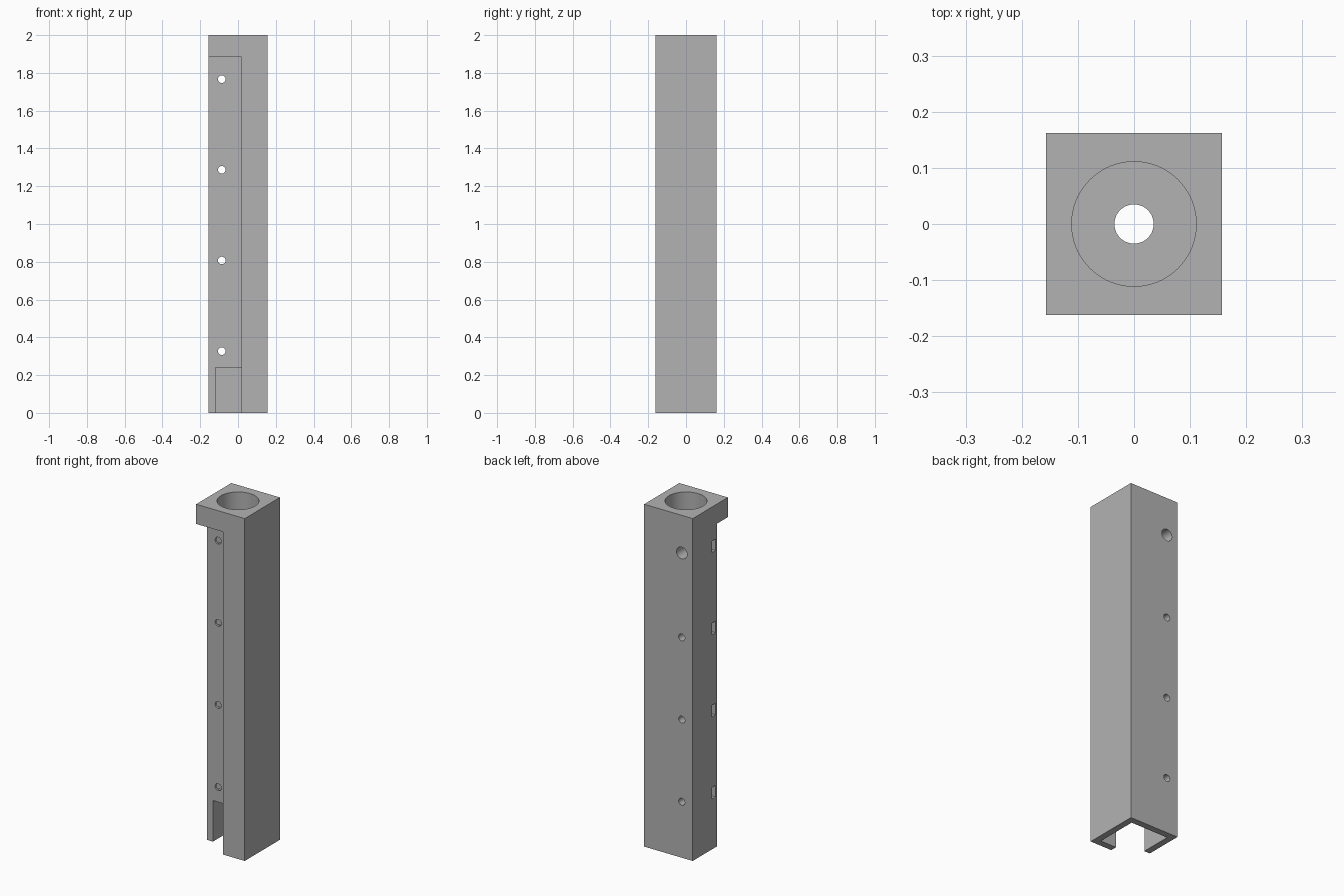
import bpy
import math

if "Cube" in bpy.data.objects:
    bpy.data.objects.remove(bpy.data.objects["Cube"], do_unlink=True)

grey = bpy.data.materials.new("matte grey")
grey.use_nodes = True
colour = (0.45, 0.45, 0.45, 1)
grey.diffuse_color = colour
grey.node_tree.nodes["Principled BSDF"].inputs["Base Color"].default_value = colour

WIDTH, DEPTH, HEIGHT = 0.314, 0.324, 2.0
HOLE_X = -0.086
HOLE_HEIGHTS = [0.327 + 0.48 * i for i in range(4)]


def box(name, low, high):
    """Box between two opposite corners."""
    centre = [(a + b) / 2 for a, b in zip(low, high)]
    bpy.ops.mesh.primitive_cube_add(size=1, location=centre)
    obj = bpy.context.object
    obj.name = name
    obj.scale = [b - a for a, b in zip(low, high)]
    bpy.ops.object.transform_apply(location=True, rotation=False, scale=True)
    return obj


def rod(name, radius, length, centre, sides=48, along_y=False):
    """Round rod along z, or along y."""
    turn = (math.pi / 2, 0, 0) if along_y else (0, 0, 0)
    bpy.ops.mesh.primitive_cylinder_add(
        vertices=sides, radius=radius, depth=length, location=centre, rotation=turn)
    bpy.context.object.name = name
    return bpy.context.object


def cut(body, cutter):
    """Subtract the cutter from the body, then discard it."""
    cutter.hide_render = True
    mod = body.modifiers.new("cut", "BOOLEAN")
    mod.operation = "DIFFERENCE"
    mod.solver = "EXACT"
    mod.object = cutter
    bpy.context.view_layer.objects.active = body
    bpy.ops.object.modifier_apply(modifier=mod.name)
    bpy.data.objects.remove(cutter, do_unlink=True)


# Square column
column = box("column", (-WIDTH / 2, -DEPTH / 2, 0), (WIDTH / 2, DEPTH / 2, HEIGHT))
column.data.materials.append(grey)

# Front corner recess under the head, and the hollow foot that opens into it
cut(column, box("recess", (-0.3, -0.3, -0.1), (0.018, -0.06, 1.885)))
cut(column, box("foot_hollow", (-0.12, -0.124, -0.1), (0.12, 0.124, 0.24)))

# Socket in the head and the narrow channel down to the foot
cut(column, rod("socket", 0.111, 0.22, (0, 0, 2.002), sides=96))
cut(column, rod("channel", 0.035, 1.9, (0, 0, 1.1)))

# Cross holes with a nut slot entering from the side
for z in HOLE_HEIGHTS:
    cut(column, rod("cross_hole", 0.02, 0.6, (HOLE_X, 0, z), along_y=True))
    cut(column, box("nut_slot", (-0.3, -0.049, z - 0.034), (-0.052, -0.015, z + 0.034)))

# Wider entry on the back of the top hole
cut(column, rod("wide_entry", 0.034, 0.2, (HOLE_X, 0.17, HOLE_HEIGHTS[-1] + 0.013),
                along_y=True))

# Smooth bores, sharp box edges
bpy.ops.object.select_all(action="DESELECT")
column.select_set(True)
bpy.context.view_layer.objects.active = column
bpy.ops.object.shade_smooth_by_angle(angle=math.radians(30))
